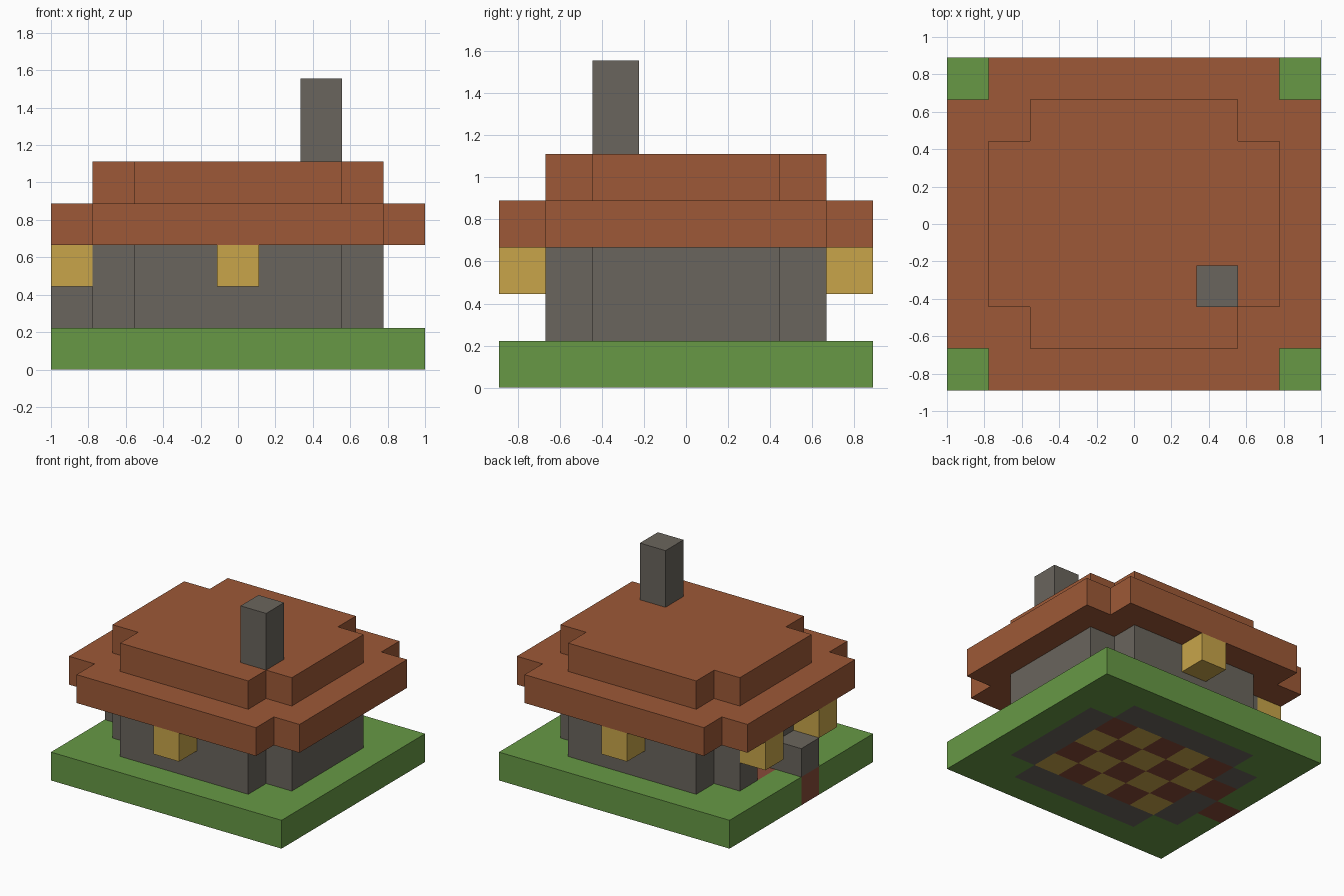
import bpy
import bmesh
from mathutils import Vector

if "Cube" in bpy.data.objects:
    bpy.data.objects.remove(bpy.data.objects["Cube"], do_unlink=True)

# The cottage is built on a lattice of equal blocks
COLS, ROWS = 9, 8
UNIT = 2 / COLS
ORIGIN = Vector((-COLS / 2, -ROWS / 2, 0))


def make_material(name, srgb):
    colour = [((c / 255 + 0.055) / 1.055) ** 2.4 for c in srgb] + [1]
    mat = bpy.data.materials.new(name)
    mat.use_nodes = True
    mat.diffuse_color = colour
    mat.node_tree.nodes["Principled BSDF"].inputs["Base Color"].default_value = colour
    return mat


grass = make_material("grass green", (103, 153, 69))
stone = make_material("stone grey", (106, 101, 93))
tile = make_material("roof brown", (157, 89, 55))
lamp = make_material("lamp yellow", (200, 165, 74))
wood = make_material("floor wood", (136, 76, 57))


def in_plan(i, j, inset):
    """Inside a rectangle set in by some blocks, with its four corners notched."""
    across = min(i, COLS - 1 - i) - inset
    deep = min(j, ROWS - 1 - j) - inset
    return across >= 0 and deep >= 0 and across + deep > 0


def in_room(i, j):
    return min(i, COLS - 1 - i) >= 2 and min(j, ROWS - 1 - j) >= 2


def plan(rule, levels):
    return [(i, j, k) for i in range(COLS) for j in range(ROWS)
            for k in levels if rule(i, j)]


def build(name, cells, colour_of):
    """Join blocks into one mesh, leaving out the faces between neighbours."""
    cells = set(cells)
    bm = bmesh.new()
    mats = []
    for cell in sorted(cells):
        mat = colour_of(*cell)
        if mat not in mats:
            mats.append(mat)
        centre = Vector(cell) + Vector((.5, .5, .5)) + ORIGIN
        for axis in range(3):
            for sign in (-1, 1):
                step = [0, 0, 0]
                step[axis] = sign
                if tuple(c + s for c, s in zip(cell, step)) in cells:
                    continue
                n = Vector(step) / 2
                u = Vector((n.z, n.x, n.y))
                v = n.cross(u) * 2
                corners = (n - u - v, n + u - v, n + u + v, n - u + v)
                face = bm.faces.new([bm.verts.new((centre + c) * UNIT) for c in corners])
                face.material_index = mats.index(mat)
    bmesh.ops.remove_doubles(bm, verts=bm.verts, dist=UNIT / 100)
    bmesh.ops.recalc_face_normals(bm, faces=bm.faces)
    mesh = bpy.data.meshes.new(name)
    bm.to_mesh(mesh)
    bm.free()
    for mat in mats:
        mesh.materials.append(mat)
    obj = bpy.data.objects.new(name, mesh)
    bpy.context.collection.objects.link(obj)
    return obj


DOORWAY = (1, 4)
DOORSTEP = (0, 3)


# Ground slab: grass, stone footing, chequered floor and doorstep
def ground_colour(i, j, k):
    if (i, j) in (DOORWAY, DOORSTEP):
        return wood
    if in_room(i, j):
        return lamp if (i + j) % 2 == 0 else wood
    return stone if in_plan(i, j, 1) else grass


build("ground", plan(lambda i, j: True, [0]), ground_colour)

# Hollow walls with a low doorway, and the open door leaf outside
walls = plan(lambda i, j: in_plan(i, j, 1) and not in_room(i, j), [1, 2])
walls.remove((*DOORWAY, 1))
build("walls", walls, lambda *c: stone)
build("open_door", [(*DOORSTEP, 1)], lambda *c: stone)

# Two-step roof
roof = plan(lambda i, j: in_plan(i, j, 0), [3]) + plan(lambda i, j: in_plan(i, j, 1), [4])
build("roof", roof, lambda *c: tile)

# Chimney
build("chimney", [(6, 2, 5), (6, 2, 6)], lambda *c: stone)

# Lanterns hung under the eaves
for name, place in {"front_lantern": (4, 0), "back_lantern": (4, 7),
                    "side_lantern_front": (0, 2), "side_lantern_back": (0, 5)}.items():
    build(name, [(*place, 2)], lambda *c: lamp)
